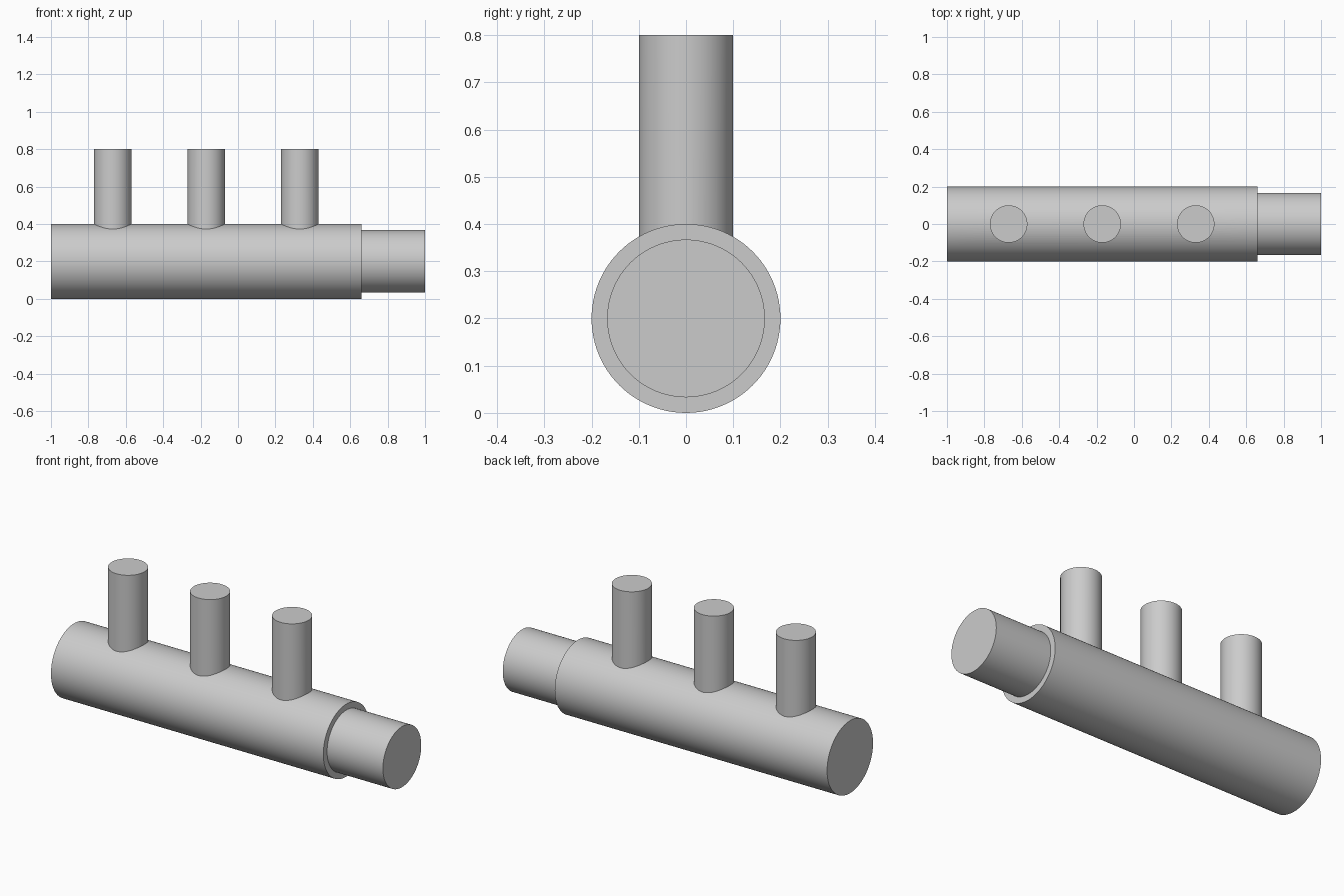
import bpy
import math

default_cube = bpy.data.objects.get("Cube")
if default_cube:
    bpy.data.objects.remove(default_cube, do_unlink=True)

grey = bpy.data.materials.new("light_grey")
grey.use_nodes = True
colour = (0.6, 0.6, 0.6, 1)
grey.diffuse_color = colour
grey.node_tree.nodes["Principled BSDF"].inputs["Base Color"].default_value = colour


def cylinder(name, radius, length, centre, along_x=False):
    """Capped cylinder along z, or along x when asked."""
    bpy.ops.mesh.primitive_cylinder_add(
        vertices=96, radius=radius, depth=length, location=centre,
        rotation=(0, math.pi / 2 if along_x else 0, 0))
    part = bpy.context.object
    part.name = name
    part.data.materials.append(grey)
    bpy.ops.object.transform_apply(location=True, rotation=True, scale=True)
    return part


AXIS = 0.2      # height of the pipe's axis
STEP = 0.66     # where the main pipe ends and the spigot begins
TOP = 0.8

# Main pipe
pipe = cylinder("manifold_pipe", 0.2, STEP + 1, ((STEP - 1) / 2, 0, AXIS), True)

# Narrower end spigot, overlapping into the pipe
start = STEP - 0.1
parts = [cylinder("end_spigot", 0.167, 1 - start, ((1 + start) / 2, 0, AXIS), True)]

# Three upright branch pipes
for i in range(3):
    x = -0.67 + 0.5 * i
    parts.append(cylinder(f"branch_pipe_{i + 1}", 0.1, TOP - AXIS,
                          (x, 0, (TOP + AXIS) / 2)))

# Weld everything into one clean shell
bpy.context.view_layer.objects.active = pipe
for part in parts:
    weld = pipe.modifiers.new("weld_" + part.name, "BOOLEAN")
    weld.operation = "UNION"
    weld.solver = "EXACT"
    weld.object = part
    bpy.ops.object.modifier_apply(modifier=weld.name)
    bpy.data.objects.remove(part, do_unlink=True)

bpy.ops.object.select_all(action="DESELECT")
pipe.select_set(True)
bpy.context.view_layer.objects.active = pipe
bpy.ops.object.shade_smooth_by_angle(angle=math.radians(30))
